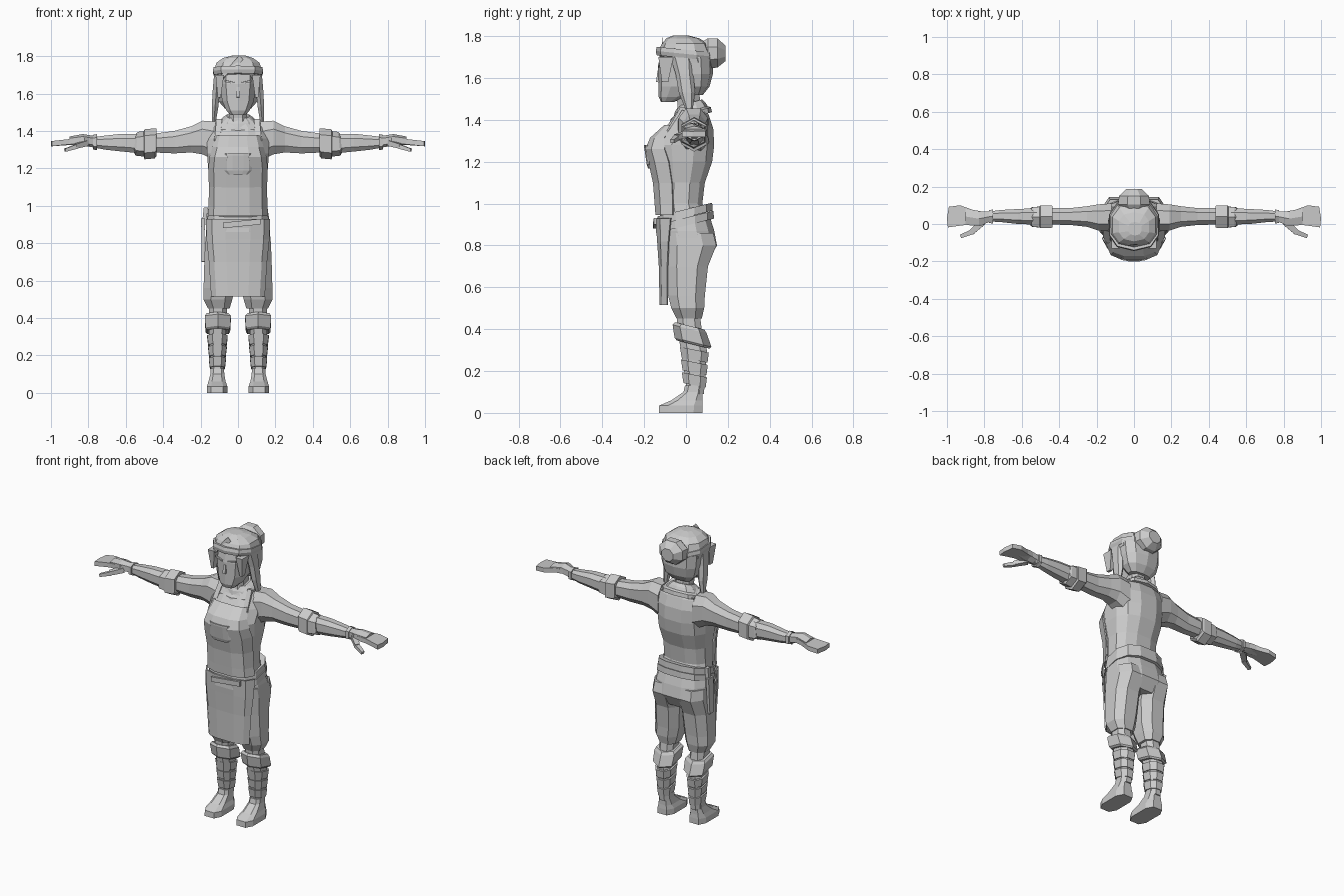
import bpy, bmesh, math
from mathutils import Vector

grey = bpy.data.materials.new("light_grey")
grey.diffuse_color = (0.6, 0.6, 0.6, 1)


def finish(name, bm, mirror=False, thick=0):
    bmesh.ops.recalc_face_normals(bm, faces=bm.faces) if not thick else None
    me = bpy.data.meshes.new(name)
    bm.to_mesh(me)
    bm.free()
    me.materials.append(grey)
    ob = bpy.data.objects.new(name, me)
    bpy.context.collection.objects.link(ob)
    if thick:
        s = ob.modifiers.new("thickness", 'SOLIDIFY')
        s.thickness, s.offset = thick, 1
    if mirror:
        ob.modifiers.new("mirror", 'MIRROR').use_clip = False
    return ob


def loft(name, rings, n=8, axis='z', tilt=0, mirror=False, power=0.8):
    """Rings are (t, a0, a1, b0, b1): the extents at t along the axis.
    axis z: a = x, b = y; axis x: a = y, b = z; axis y: a = x, b = z."""
    bm = bmesh.new()
    loops = []
    for t, a0, a1, b0, b1 in rings:
        loop = []
        for i in range(n):
            g = 2 * math.pi * (i + 0.5) / n
            c, s = math.cos(g), math.sin(g)
            c = math.copysign(abs(c) ** power, c) / math.cos(math.pi / n) ** power
            s = math.copysign(abs(s) ** power, s) / math.cos(math.pi / n) ** power
            a = (a0 + a1) / 2 + c * (a1 - a0) / 2
            b = (b0 + b1) / 2 + s * (b1 - b0) / 2
            p = {'z': (a, b, t + tilt * b), 'x': (t + tilt * b, a, b), 'y': (a, t, b)}[axis]
            loop.append(bm.verts.new(p))
        loops.append(loop)
    for lo, hi in zip(loops, loops[1:]):
        for i in range(n):
            j = (i + 1) % n
            bm.faces.new((lo[i], lo[j], hi[j], hi[i]))
    bm.faces.new(loops[0])
    bm.faces.new(loops[-1])
    return finish(name, bm, mirror)


def sheet(name, rows, thick=0.008):
    """Curved cloth; rows are (z, half width, front y, side y), bottom up."""
    bm = bmesh.new()
    grid = []
    for z, w, yf, ys in rows:
        cols = [(-1, ys), (-0.82, yf * 0.7 + ys * 0.3), (-0.4, yf), (0.4, yf),
                (0.82, yf * 0.7 + ys * 0.3), (1, ys)]
        grid.append([bm.verts.new((f * w, y, z)) for f, y in cols])
    for lo, hi in zip(grid, grid[1:]):
        for i in range(len(lo) - 1):
            bm.faces.new((lo[i], lo[i + 1], hi[i + 1], hi[i]))
    return finish(name, bm, thick=thick)


def slab(name, outline, z_of, thick, mirror=False):
    """Flat outline in x, y, with the height given by a rule."""
    bm = bmesh.new()
    top = [bm.verts.new((x, y, z_of(x, y) + thick / 2)) for x, y in outline]
    low = [bm.verts.new((x, y, z_of(x, y) - thick / 2)) for x, y in outline]
    bm.faces.new(top)
    bm.faces.new(low[::-1])
    for i in range(len(top)):
        j = (i + 1) % len(top)
        bm.faces.new((top[i], low[i], low[j], top[j]))
    return finish(name, bm, mirror)


def bar(name, p, q, w, h, side=(1, 0, 0), mirror=False, taper=1):
    """Rectangular bar from p to q; w runs along side, h across it."""
    p, q, s = Vector(p), Vector(q), Vector(side)
    u = (q - p).cross(s).normalized()
    bm = bmesh.new()
    ends = [[bm.verts.new(c + s * (a * w * k) + u * (b * h * k))
             for a, b in ((-.5, -.5), (.5, -.5), (.5, .5), (-.5, .5))]
            for c, k in ((p, 1), (q, taper))]
    for e in ends:
        bm.faces.new(e)
    for i in range(4):
        j = (i + 1) % 4
        bm.faces.new((ends[0][i], ends[0][j], ends[1][j], ends[1][i]))
    return finish(name, bm, mirror)


# Torso and neck
loft("torso", [(0.90, -.16, .16, -.125, .12), (1.0, -.145, .145, -.125, .078),
               (1.1, -.145, .145, -.13, .09), (1.2, -.16, .16, -.155, .125),
               (1.28, -.165, .165, -.168, .135), (1.36, -.165, .165, -.10, .13),
               (1.42, -.15, .15, -.055, .11), (1.47, -.07, .07, -.03, .09)], n=12)
loft("neck", [(1.40, -.06, .06, -.05, .08), (1.47, -.048, .048, -.04, .07),
              (1.56, -.048, .048, -.05, .06)], n=8)
loft("scarf", [(1.40, -.13, .13, -.075, .12), (1.425, -.125, .125, -.07, .115),
               (1.435, -.10, .10, -.055, .10), (1.455, -.085, .085, -.05, .09),
               (1.475, -.06, .06, -.035, .075)], n=10, tilt=0.3)

# Hips, belts and trousers
loft("hips", [(0.73, -.15, .15, -.08, .11), (0.80, -.175, .175, -.115, .148),
              (0.87, -.17, .17, -.125, .135), (0.95, -.155, .155, -.125, .11)], n=12)
for i, (z, g) in enumerate(((0.915, .004), (0.955, -.002))):
    loft(f"belt_{i + 1}", [(z - .02, -.165 - g, .165 + g, -.14 - g, .13 + g),
                           (z + .018, -.162 - g, .162 + g, -.137 - g, .127 + g)],
         n=12, tilt=0.25)
bar("belt_buckle_strap", (-.08, -.15, .895), (.12, -.147, .915), .03, .014, (0, 0, 1))
loft("trouser_leg", [(0.45, .045, .16, -.045, .075), (0.50, .03, .185, -.07, .087),
                     (0.56, .018, .184, -.085, .09), (0.70, .008, .18, -.095, .105),
                     (0.80, .005, .176, -.105, .145), (0.86, .005, .17, -.11, .13)],
     n=8, mirror=True)

# Apron
sheet("apron_skirt", [(0.515, .138, -.118, -.085), (0.70, .15, -.122, -.085),
                      (0.82, .162, -.13, -.08), (0.93, .165, -.138, -.07)])
sheet("apron_bib", [(0.945, .155, -.138, -.06), (1.0, .15, -.142, -.06),
                    (1.1, .148, -.15, -.065), (1.2, .152, -.172, -.08),
                    (1.26, .145, -.186, -.10), (1.31, .13, -.165, -.10),
                    (1.37, .115, -.098, -.068)])
sheet("apron_pocket", [(1.17, .05, -.176, -.168), (1.19, .07, -.182, -.172),
                       (1.27, .07, -.194, -.172), (1.28, .07, -.194, -.172)], .006)
bar("shoulder_strap_front", (.112, -.085, 1.345), (.10, -.02, 1.46), .03, .014, mirror=True)
bar("shoulder_strap_top", (.10, -.025, 1.455), (.10, .09, 1.43), .03, .014, mirror=True)

# Side pouch with its handle
bar("pouch", (-.187, .03, .93), (-.187, .02, .70), .02, .05, taper=.7)
bar("pouch_handle", (-.172, .03, .99), (-.182, .03, .90), .022, .026)

# Arms, cuffs and bracelet
loft("arm", [(.12, -.04, .11, 1.24, 1.45), (.19, -.035, .105, 1.275, 1.455),
             (.25, -.015, .095, 1.285, 1.425), (.34, -.005, .085, 1.28, 1.40),
             (.45, -.003, .085, 1.285, 1.385), (.52, -.003, .085, 1.28, 1.385),
             (.62, .0, .08, 1.29, 1.385), (.71, .01, .075, 1.30, 1.375),
             (.79, .015, .065, 1.315, 1.365)], n=8, axis='x', mirror=True)
loft("elbow_cuff", [(.435, -.018, .096, 1.275, 1.405), (.445, -.022, .10, 1.262, 1.405),
                    (.50, -.022, .10, 1.257, 1.40), (.505, -.016, .094, 1.275, 1.39)],
     n=6, axis='x', mirror=True)
loft("forearm_cuff", [(.61, -.015, .09, 1.285, 1.388), (.625, -.02, .094, 1.27, 1.393),
                      (.675, -.015, .09, 1.275, 1.388), (.685, -.008, .085, 1.29, 1.38)],
     n=6, axis='x', tilt=-.1, mirror=True)
loft("bracelet", [(.755, .003, .077, 1.302, 1.378), (.775, .005, .075, 1.305, 1.375)],
     n=6, axis='x', mirror=True)

# Hands: palm with fanned fingers and separate thumb
slab("palm", [(.77, .018), (.82, -.012), (.90, -.005), (.995, -.018), (1.0, .03),
              (.99, .092), (.93, .10), (.86, .075), (.78, .062)],
     lambda x, y: 1.348 - max(0, x - .85) * .11, .028, True)
loft("hand_base", [(.77, .012, .068, 1.315, 1.37), (.83, -.012, .068, 1.325, 1.38),
                   (.90, .0, .08, 1.328, 1.368)], n=6, axis='x', mirror=True)
bar("thumb_base", (.81, .01, 1.335), (.87, -.045, 1.318), .036, .03, (.6, .8, 0), True, .8)
bar("thumb_tip", (.86, -.04, 1.318), (.925, -.066, 1.297), .028, .024, (.3, .95, 0), True, .7)

# Lower legs, wraps and boots
loft("shin", [(.09, .075, .145, .0, .085), (.14, .075, .145, .0, .09),
              (.30, .065, .155, -.025, .10), (.40, .06, .155, -.04, .075),
              (.48, .06, .155, -.045, .065)], n=8, mirror=True)
loft("knee_guard", [(.335, .05, .165, -.035, .105), (.345, .042, .174, -.045, .112),
                    (.405, .038, .177, -.055, .09), (.42, .05, .168, -.045, .08)],
     n=6, tilt=-.25, mirror=True)
for i, (z, g) in enumerate(((.14, 0), (.20, .004), (.26, .009))):
    loft(f"leg_wrap_{i + 1}", [(z, .07 - g, .15 + g, -.012 - g, .094 + g),
                               (z + .05, .064 - g, .156 + g, -.02 - g, .10 + g)],
         n=8, tilt=-.2, mirror=True)
loft("boot", [(0, .057, .166, -.13, .08), (.035, .057, .166, -.128, .08),
              (.06, .066, .158, -.07, .078), (.10, .073, .148, -.012, .078),
              (.13, .075, .146, -.005, .08)], n=8, mirror=True, power=.6)

# Head and face
loft("head", [(1.485, -.04, .04, -.118, -.06), (1.51, -.062, .062, -.128, .0),
              (1.56, -.085, .085, -.128, .06), (1.65, -.095, .095, -.13, .09),
              (1.74, -.09, .09, -.115, .09)], n=10)
bar("nose", (0, -.128, 1.635), (0, -.135, 1.58), .018, .016)
bar("brow", (.018, -.131, 1.655), (.07, -.122, 1.668), .01, .008, (0, 0, 1), True)

# Hair: cap, nape, side locks, headband and bun
loft("hair_cap", [(1.675, -.125, .125, -.10, .125), (1.72, -.13, .13, -.132, .12),
                  (1.765, -.115, .115, -.11, .10), (1.79, -.08, .08, -.09, .06),
                  (1.803, -.03, .04, -.06, .01)], n=10)
loft("hair_back", [(1.52, -.07, .07, .01, .08), (1.56, -.105, .105, -.02, .11),
                   (1.62, -.12, .12, -.045, .125), (1.70, -.125, .125, -.06, .125)], n=10)
loft("headband", [(1.695, -.128, .128, -.135, .125), (1.715, -.134, .134, -.139, .13),
                  (1.735, -.131, .131, -.134, .125)], n=10, tilt=-.1)
loft("side_lock", [(1.45, .118, .14, .0, .03), (1.53, .105, .14, -.03, .04),
                   (1.62, .095, .135, -.045, .03), (1.70, .09, .128, -.07, .03)],
     n=6, mirror=True)
loft("front_lock", [(1.58, .092, .108, -.115, -.085), (1.70, .075, .12, -.132, -.06)],
     n=4, mirror=True)
bar("fringe", (.0, -.11, 1.775), (-.085, -.12, 1.69), .05, .03, (.7, 0, .7), taper=.6)
loft("hair_bun", [(.075, -.05, .05, 1.68, 1.77), (.105, -.085, .085, 1.645, 1.79),
                  (.15, -.08, .08, 1.65, 1.79), (.188, -.04, .04, 1.68, 1.755)],
     n=8, axis='y', power=1)
